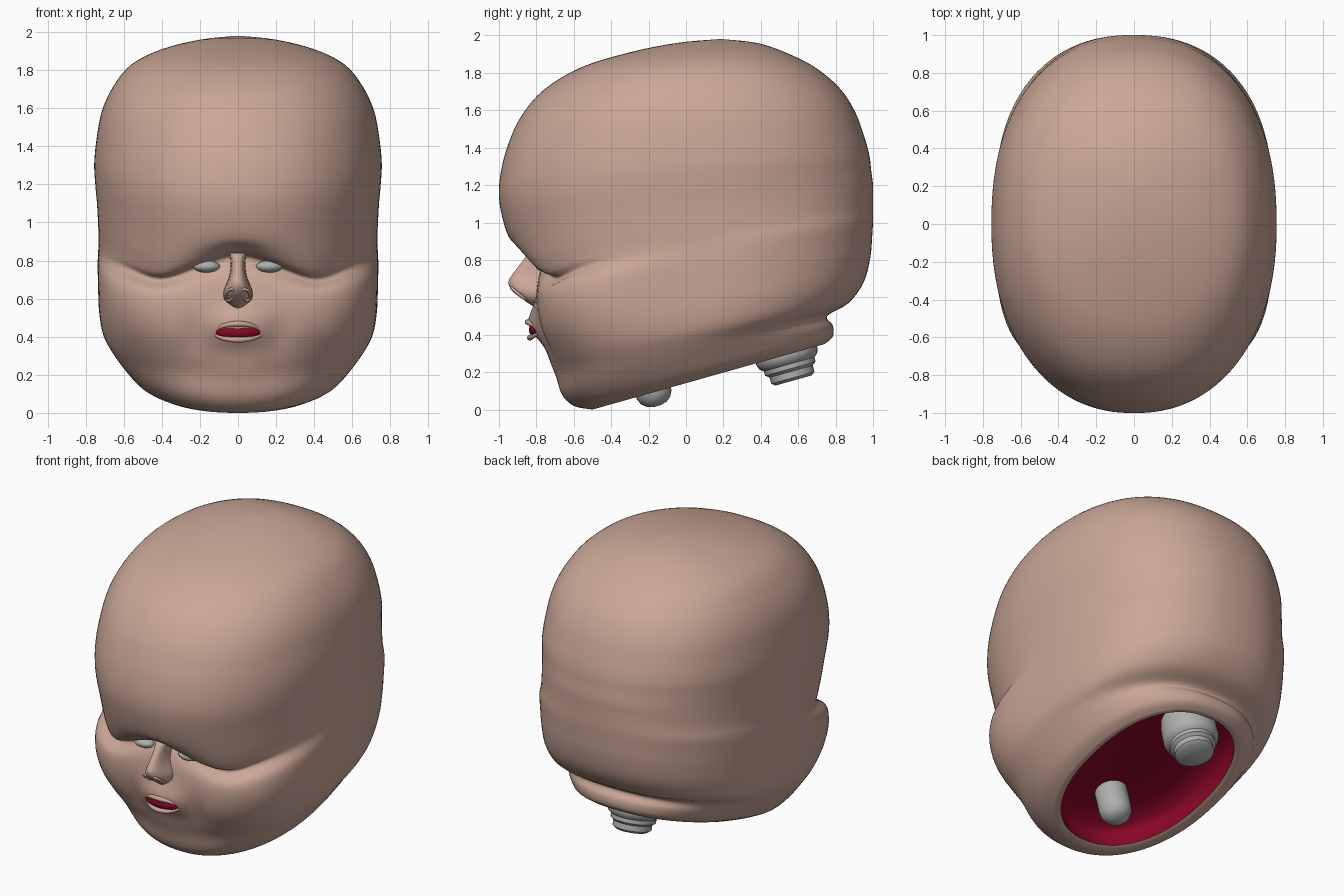
import bpy, bmesh, math
from mathutils import Vector

if "Cube" in bpy.data.objects:
    bpy.data.objects.remove(bpy.data.objects["Cube"])


def mat(name, col):
    m = bpy.data.materials.new(name)
    m.diffuse_color = (*col, 1)
    m.use_nodes = True
    m.node_tree.nodes["Principled BSDF"].inputs["Base Color"].default_value = m.diffuse_color
    return m


SKIN = mat("skin", (0.59, 0.385, 0.31))
RED = mat("dark_red", (0.25, 0.002, 0.02))
GREY = mat("grey_metal", (0.42, 0.43, 0.43))


def make(name, verts, faces, m):
    me = bpy.data.meshes.new(name)
    me.from_pydata(verts, [], faces)
    me.shade_smooth()
    me.materials.append(m)
    ob = bpy.data.objects.new(name, me)
    bpy.context.collection.objects.link(ob)
    return ob


def skin_rings(rings, cap_start, cap_end):
    n = len(rings[0])
    verts = [p for r in rings for p in r]
    faces = [(k * n + i, k * n + (i + 1) % n, (k + 1) * n + (i + 1) % n, (k + 1) * n + i)
             for k in range(len(rings) - 1) for i in range(n)]
    if cap_start:
        faces.append(tuple(reversed(range(n))))
    if cap_end:
        faces.append(tuple(range(len(verts) - n, len(verts))))
    return verts, faces


def catmull(rows, steps):
    out = []
    for i in range(len(rows) - 1):
        p0, p1 = rows[max(i - 1, 0)], rows[i]
        p2, p3 = rows[i + 1], rows[min(i + 2, len(rows) - 1)]
        for s in range(steps):
            t = s / steps
            out.append([0.5 * (2 * b + (c - a) * t + (2 * a - 5 * b + 4 * c - d) * t * t
                               + (3 * b - a - 3 * c + d) * t ** 3)
                        for a, b, c, d in zip(p0, p1, p2, p3)])
    out.append(list(rows[-1]))
    return out


# Head rings: front y, front z, back y, back z, half width, front squareness
HEAD = [
    (-.50, .0, .74, .35, .47, 2.2),
    (-.60, .02, .785, .39, .54, 2.2),
    (-.665, .085, .785, .45, .60, 2.3),
    (-.69, .20, .755, .50, .665, 2.5),
    (-.735, .30, .87, .57, .71, 2.8),
    (-.785, .42, .95, .68, .73, 3.2),
    (-.80, .55, .985, .81, .735, 3.6),
    (-.79, .66, .995, .92, .737, 3.5),
    (-.745, .735, 1.0, 1.01, .733, 2.9),
    (-.85, .765, 1.0, 1.08, .732, 2.4),
    (-.92, .85, 1.0, 1.14, .735, 2.25),
    (-.97, .98, 1.0, 1.20, .74, 2.2),
    (-1.0, 1.13, .99, 1.28, .75, 2.2),
    (-.99, 1.27, .98, 1.36, .755, 2.2),
    (-.95, 1.42, .95, 1.47, .742, 2.2),
    (-.88, 1.57, .90, 1.60, .715, 2.2),
    (-.76, 1.71, .82, 1.72, .655, 2.2),
    (-.56, 1.83, .69, 1.83, .56, 2.2),
    (-.30, 1.91, .53, 1.91, .40, 2.2),
    (-.05, 1.96, .38, 1.96, .20, 2.1),
    (.17, 1.98, .20, 1.98, .015, 2),
]
INNER_RIM = (-.465, .02, .71, .355, .44, 2.2)


def head_ring(row, n=128):
    yf, zf, yb, zb, w, nf = row
    yc, h = (yf + yb) / 2, (yb - yf) / 2
    lift = .088 * math.exp(-((zf - .755) / .11) ** 2)  # arch of the brow
    pts = []
    for i in range(n):
        a = 2 * math.pi * i / n
        c, s = math.cos(a), math.sin(a)
        e = nf if s < 0 else 2.3
        r = (abs(c) ** e + abs(s) ** e) ** (-1 / e)
        x, y = w * r * c, yc + h * r * s
        z = zf + (zb - zf) * (y - yf) / (yb - yf)
        if s < 0:
            z += lift * (math.exp(-(x / .21) ** 2) - .55 * math.exp(-((abs(x) - .42) / .14) ** 2))
            # muzzle, chin and the soft hollow beside the mouth
            y -= .05 * math.exp(-(x / .14) ** 2 - ((z - .46) / .09) ** 2)
            y -= .015 * math.exp(-(x / .16) ** 2 - ((z - .22) / .08) ** 2)
            y += .02 * math.exp(-((abs(x) - .22) / .06) ** 2 - ((z - .42) / .1) ** 2)
        pts.append((x, y, z))
    return pts


make("head", *skin_rings([head_ring(r) for r in [INNER_RIM] + catmull(HEAD, 4)], False, True), SKIN)

# Red pocket closing the neck opening
AXIS = Vector((0, .27, -.963))
SIDE = Vector((1, 0, 0))
UP = AXIS.cross(SIDE)
rim = [Vector(p) for p in head_ring(INNER_RIM)]
mid = Vector((0, .12, .187))
pocket = [[mid + (p - mid) * k - AXIS * d for p in rim]
          for k, d in ((1, 0), (1.01, .05), (1, .10), (.95, .13), (.7, .15), (.35, .155), (.02, .155))]
v, f = skin_rings(pocket, False, True)
make("neck_lining", v, [tuple(reversed(q)) for q in f], RED)

# Nose: z, tip y, half width
NOSE = [(.54, -.80, .02), (.57, -.845, .05), (.595, -.88, .074), (.635, -.93, .078),
        (.68, -.95, .06), (.72, -.93, .046), (.78, -.885, .038), (.84, -.84, .045)]
rings = []
for z, tip, w in catmull(NOSE, 3):
    yc = -.75
    ring = []
    for k in range(32):
        c, s = math.cos(k * math.pi / 16), math.sin(k * math.pi / 16)
        r = (abs(c) ** 2.5 + abs(s) ** 2.5) ** -.4
        ring.append((w * r * c, yc + (yc - tip) * r * s, z))
    rings.append(ring)
make("nose", *skin_rings(rings, True, True), SKIN)


def tube(name, pts, radius, radii=None):
    cu = bpy.data.curves.new(name, 'CURVE')
    cu.dimensions = '3D'
    cu.bevel_depth, cu.bevel_resolution = radius, 3
    sp = cu.splines.new('POLY')
    sp.points.add(len(pts) - 1)
    for k, p in enumerate(pts):
        sp.points[k].co = (*p, 1)
        sp.points[k].radius = radii[k] if radii else 1
    sp.use_cyclic_u = True
    sp.use_smooth = True
    cu.materials.append(SKIN)
    ob = bpy.data.objects.new(name, cu)
    bpy.context.collection.objects.link(ob)


def ball(name, loc, scale, m):
    bm = bmesh.new()
    bmesh.ops.create_uvsphere(bm, u_segments=24, v_segments=16, radius=1)
    for v in bm.verts:
        v.co = Vector([v.co[k] * scale[k] + loc[k] for k in range(3)])
    me = bpy.data.meshes.new(name)
    bm.to_mesh(me)
    bm.free()
    me.shade_smooth()
    me.materials.append(m)
    bpy.context.collection.objects.link(bpy.data.objects.new(name, me))


# Nostril rims and eyes
for side, s in (("left", 1), ("right", -1)):
    pts = []
    for k in range(20):
        a = k * math.pi / 10
        u = .03 * math.sin(a)
        pts.append((s * .043 + .021 * math.cos(a) - s * .25 * u, -.897 - 1.2 * u, .62 + u))
    tube("nostril_" + side, pts, .008)
    ball("eye_" + side, (s * .165, -.755, .769), (.07, .05, .032), GREY)

# Mouth opening and lips
ball("mouth", (0, -.80, .425), (.118, .04, .04), RED)
pts, radii = [], []
for k in range(40):
    a = k * math.pi / 20
    c, s = math.cos(a), math.sin(a)
    pts.append((.122 * c, -.835 + .045 * c * c - (.012 * s if s > 0 else 0),
                .418 + (.05 if s > 0 else .034) * s))
    radii.append(.4 + .6 * s * s)
tube("lips", pts, .015, radii)


# Grey fittings in the neck, turned around the neck axis
def turned(name, origin, profile, n=32):
    o = Vector(origin)
    rings = [[o + AXIS * d + (SIDE * math.cos(2 * math.pi * k / n) + UP * math.sin(2 * math.pi * k / n)) * r
              for k in range(n)] for d, r in profile]
    ob = make(name, *skin_rings(rings, True, True), GREY)
    ob.data.set_sharp_from_angle(angle=math.radians(40))


turned("neck_bolt", (0, .535, .30),
       [(-.14, .16), (-.06, .17), (.02, .17), (.045, .16), (.06, .14), (.085, .14),
        (.10, .12), (.135, .12), (.15, .10)])
turned("neck_knob", (0, -.18, .115),
       [(-.14, .10), (0, .10), (.04, .095), (.07, .08), (.09, .055), (.10, .02)])
